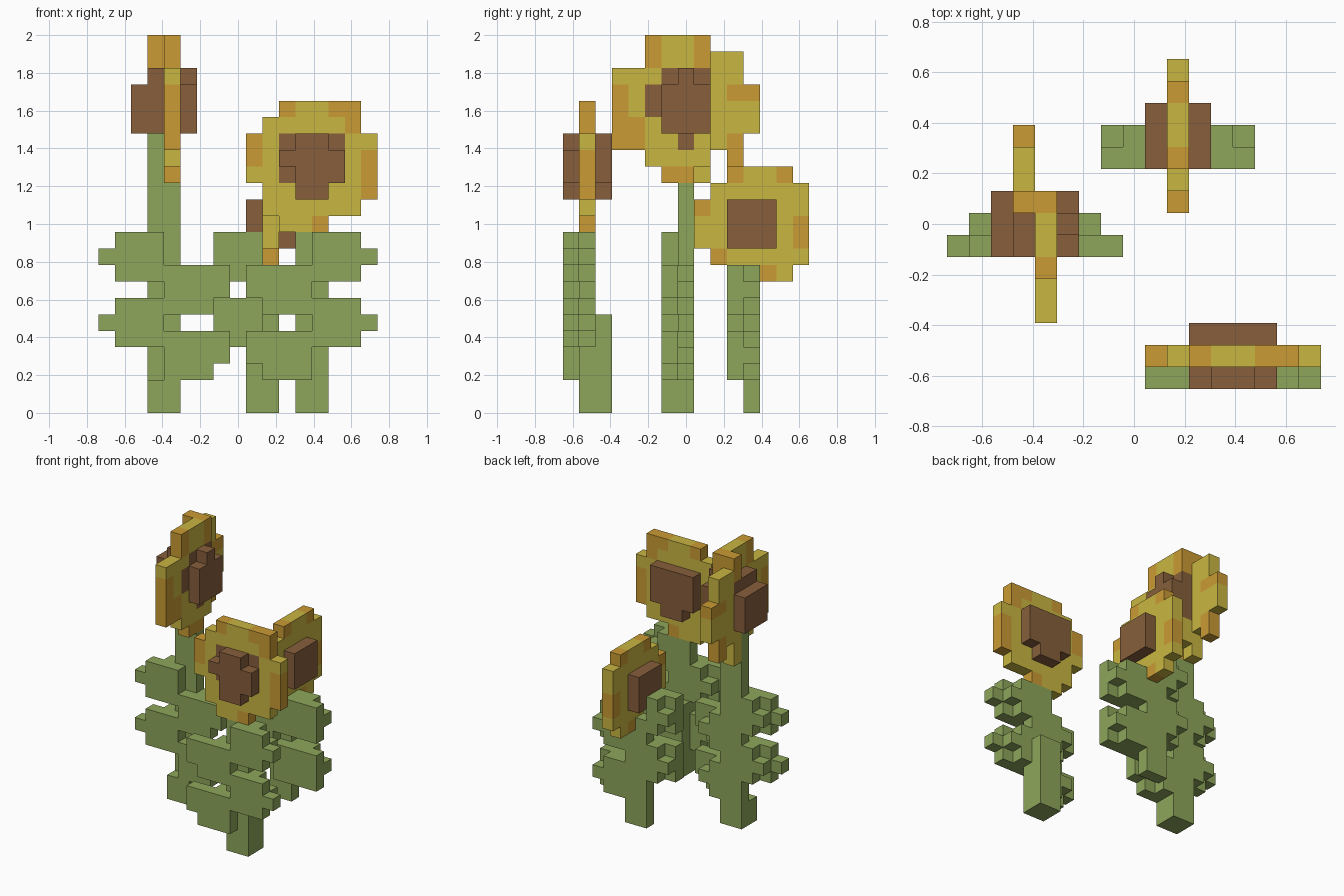
import bpy
import bmesh
from mathutils import Vector

UNIT = 2 / 23                       # edge of one cube
ORIGIN = Vector((-8.5, -7.5, 0))    # corner of the cube grid

if "Cube" in bpy.data.objects:
    bpy.data.objects.remove(bpy.data.objects["Cube"])


def make_material(name, rgb):
    mat = bpy.data.materials.new(name)
    mat.use_nodes = True
    linear = [((c / 255 + 0.055) / 1.055) ** 2.4 for c in rgb] + [1]
    mat.diffuse_color = linear
    mat.node_tree.nodes["Principled BSDF"].inputs["Base Color"].default_value = linear
    return mat


GREEN = make_material("leaf green", (142, 166, 91))
YELLOW = make_material("petal yellow", (201, 182, 66))
ORANGE = make_material("petal orange", (202, 155, 52))
BROWN = make_material("seed brown", (135, 95, 60))


def box(x, y, z):
    """Cells of a block; each argument is a (start, end) range or one index."""
    rng = [range(*a) if isinstance(a, tuple) else (a,) for a in (x, y, z)]
    return {(i, j, k) for i in rng[0] for j in rng[1] for k in rng[2]}


def columns(axis, plane, start, spans):
    """A one-cell-thick disc given as vertical spans, one per column."""
    cells = set()
    for n, span in enumerate(spans, start):
        cells |= box(n, plane, span) if axis == "x" else box(plane, n, span)
    return cells


def build(name, cells, mats, accent=frozenset()):
    """Outer skin of a set of cubes; accent cells take the second material."""
    bm = bmesh.new()
    for cell in sorted(cells):
        for axis in range(3):
            for side in (0, 1):
                near = list(cell)
                near[axis] += 2 * side - 1
                if tuple(near) in cells:
                    continue
                u, v = (axis + 1) % 3, (axis + 2) % 3
                ring = []
                for a, b in ((0, 0), (1, 0), (1, 1), (0, 1)):
                    p = Vector(cell)
                    p[axis] += side
                    p[u] += a
                    p[v] += b
                    ring.append(bm.verts.new((p + ORIGIN) * UNIT))
                face = bm.faces.new(ring if side else ring[::-1])
                face.material_index = int(cell in accent)
    bmesh.ops.remove_doubles(bm, verts=bm.verts, dist=UNIT / 100)
    bmesh.ops.dissolve_limit(bm, angle_limit=0.01, verts=bm.verts,
                             edges=bm.edges, delimit={"MATERIAL"})
    mesh = bpy.data.meshes.new(name)
    bm.to_mesh(mesh)
    bm.free()
    for mat in mats:
        mesh.materials.append(mat)
    obj = bpy.data.objects.new(name, mesh)
    bpy.context.collection.objects.link(obj)


def leaf(root, direction, front, low, length, nub):
    """Upright leaf plate over the stem, stepped back layer, optional tip."""
    def run(a, b):
        ends = sorted((root + direction * a, root + direction * b))
        return (ends[0], ends[1] + 1)
    cells = box(run(0, length), front, (low, low + 3))
    cells |= box(run(1, length - 1), front + 1, (low, low + 3))
    cells |= box(run(length, length), front + 1, low + 1)
    if nub:
        cells |= box(run(length + 1, length + 1), front, low + 1)
    return cells


def leaves(name, roots, dirs, front, lengths, nub):
    cells = set()
    for root, d, length, lift in zip(roots, dirs, lengths, (4, 2)):
        for level in (0, 4):
            cells |= leaf(root, d, front, lift + level, length, nub)
            if nub and lift == 2:
                cells |= box(root + d * (length + 1), front, lift + level + 2)
    build(name, cells, [GREEN])


# Tall flower, facing sideways with a bent head
build("tall_stem", box((3, 5), 7, (0, 14)) | box(3, 7, (14, 17))
      | box((3, 5), 6, (0, 2)), [GREEN])
leaves("tall_leaves", (3, 4), (-1, 1), 6, (2, 2), True)
flush = box((3, 5), (6, 9), (17, 21)) | box(4, 5, (18, 20)) | box(4, 7, 16)
build("tall_seed_head", flush | box(5, (6, 9), (17, 20)) | box(5, 7, 20)
      | box(2, (6, 9), (17, 20)), [BROWN])
petals = columns("y", 4, 3, [(16, 21), (16, 21), (15, 23), (14, 23), (14, 23), (15, 23)])
petals |= columns("y", 3, 8, [(14, 23), (16, 22), (15, 22), (17, 20)])
accent = (box(4, 3, (16, 20)) | box(4, 4, (16, 18)) | box(4, 5, (21, 23))
          | box((3, 5), 8, (21, 23)) | box(4, (6, 8), 14)
          | box(3, (10, 12), 19) | box(3, 10, (15, 17)))
build("tall_petals", petals - flush, [YELLOW, ORANGE], accent)

# Front flower, facing forward
build("front_stem", box((12, 14), 1, (0, 11)) | box((12, 14), 2, (0, 6)), [GREEN])
leaves("front_leaves", (13, 12), (1, -1), 0, (2, 2), True)
flush = box((11, 15), 1, (14, 17)) | box((12, 14), 1, 13)
raised = box((12, 14), 0, (13, 17)) | box(14, 0, (14, 16)) | box(11, 0, 15)
back = {(i, 2, k) for i, j, k in flush}
build("front_seed_head", flush | raised | back, [BROWN])
petals = columns("x", 1, 9, [(14, 17), (12, 18), (11, 19), (11, 19),
                             (11, 19), (12, 19), (12, 19), (13, 17)])
accent = (box(9, 1, (15, 17)) | box(11, 1, 18) | box((14, 16), 1, 18)
          | box(15, 1, 17) | box(16, 1, (13, 16)) | box(13, 1, 11))
build("front_petals", petals - flush, [YELLOW, ORANGE], accent)

# Short rear flower, facing sideways
build("rear_stem", box((9, 11), 11, (0, 9)), [GREEN])
leaves("rear_leaves", (9, 10), (-1, 1), 10, (2, 3), False)
core = box((9, 12), (10, 13), (10, 13))
build("rear_seed_head", core, [BROWN])
petals = columns("y", 10, 8, [(10, 13), (9, 14), (9, 15), (9, 15),
                              (8, 15), (8, 15), (9, 14)])
accent = (box(10, 8, 12) | box(10, 9, 9) | box(10, 10, 14) | box(10, 13, 14)
          | box(10, 14, (10, 12)) | box(10, 12, 8))
build("rear_petals", petals - core, [YELLOW, ORANGE], accent)
